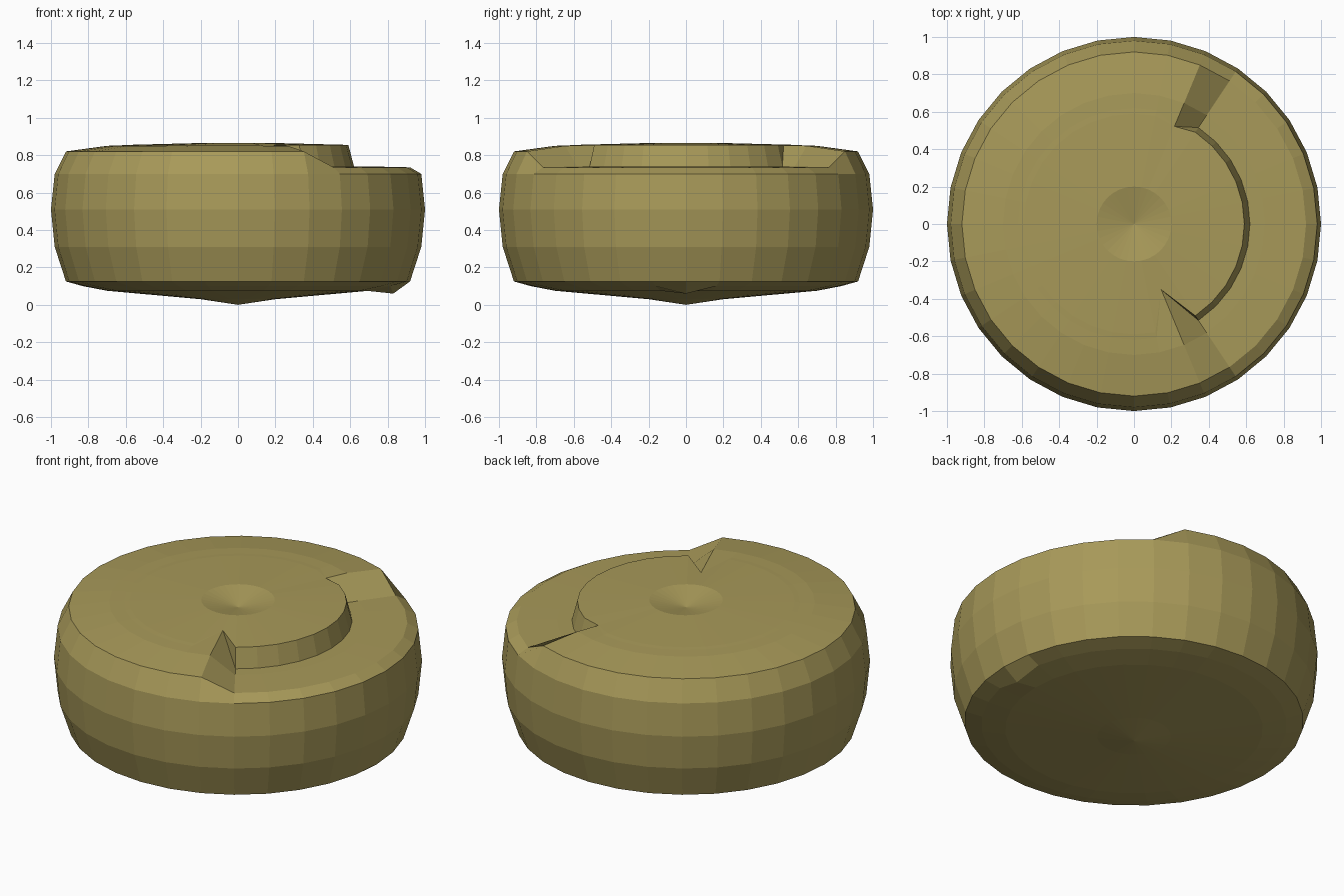
import bpy, bmesh
from math import cos, sin, tau

if "Cube" in bpy.data.objects:
    bpy.data.objects.remove(bpy.data.objects["Cube"], do_unlink=True)

olive = bpy.data.materials.new("olive")
olive.use_nodes = True
colour = (0.39, 0.32, 0.1, 1)
olive.diffuse_color = colour
olive.node_tree.nodes["Principled BSDF"].inputs["Base Color"].default_value = colour

SEGMENTS = 32
# Ring profile from the underside to the top: radius, height, height in the step
PROFILE = [
    (0.2, 0.03, 0.03), (0.7, 0.075, 0.075), (0.83, 0.1, 0.1),
    (0.92, 0.125, 0.125), (0.98, 0.31, 0.31), (1.0, 0.51, 0.51),
    (0.98, 0.7, 0.7), (0.92, 0.82, 0.735), (0.7, 0.85, 0.74),
    (0.62, 0.853, 0.74), (0.59, 0.855, 0.855), (0.2, 0.865, 0.865),
]
STEP_HALF = 5          # segments lowered on each side of +x
UNDER_BUMP = 2         # ring carrying the small bump underneath
WALL_RINGS = (9, 10)   # foot and head of the step wall


def ring_point(i, k):
    """Position of profile ring i at segment k."""
    r, z, step_z = PROFILE[i]
    if abs(k) <= STEP_HALF:
        z = step_z
    if i == UNDER_BUMP and k == 0:
        z = 0.06
    # The step ends in a shallow notch at the back and a long one at the front
    if i in WALL_RINGS:
        if k == STEP_HALF + 1:
            r = 0.565
        elif k == -STEP_HALF - 1:
            r = 0.38
    a = tau * k / SEGMENTS
    return r * cos(a), r * sin(a), z


# Stepped disc body
bm = bmesh.new()
steps = range(-SEGMENTS // 2, SEGMENTS // 2)
rings = [[bm.verts.new(ring_point(i, k)) for k in steps] for i in range(len(PROFILE))]
bottom = bm.verts.new((0, 0, 0))
dimple = bm.verts.new((0, 0, 0.82))
for j in range(SEGMENTS):
    n = (j + 1) % SEGMENTS
    for low, high in zip(rings, rings[1:]):
        bm.faces.new((low[j], low[n], high[n], high[j]))
    bm.faces.new((bottom, rings[0][n], rings[0][j]))
    bm.faces.new((dimple, rings[-1][j], rings[-1][n]))
bmesh.ops.remove_doubles(bm, verts=bm.verts, dist=0.004)
bmesh.ops.recalc_face_normals(bm, faces=bm.faces)

mesh = bpy.data.meshes.new("stepped_disc")
bm.to_mesh(mesh)
bm.free()
mesh.materials.append(olive)
disc = bpy.data.objects.new("stepped_disc", mesh)
bpy.context.collection.objects.link(disc)
